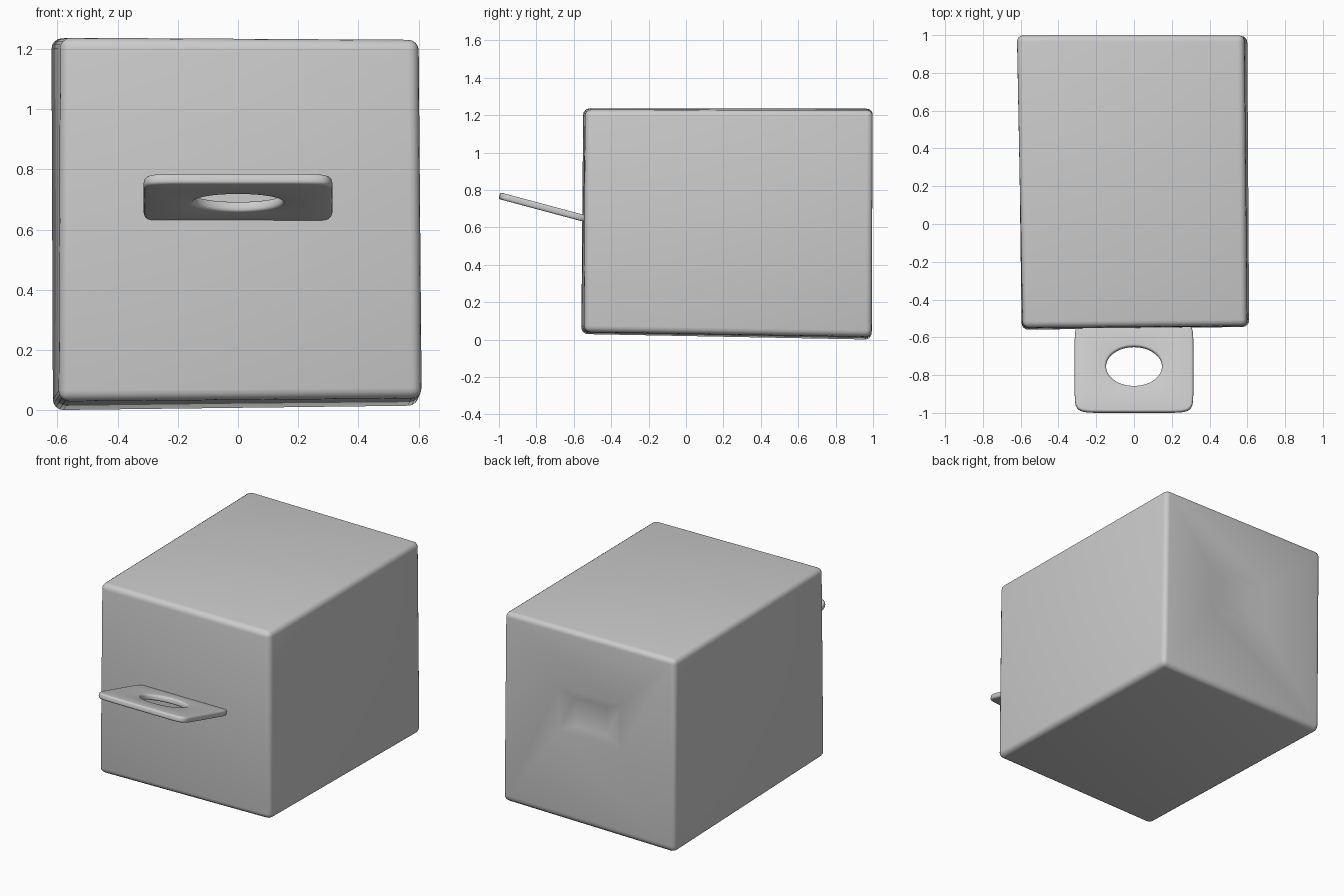
import bpy, bmesh, math

if "Cube" in bpy.data.objects:
    bpy.data.objects.remove(bpy.data.objects["Cube"])


def sgn_pow(v, p):
    return math.copysign(abs(v) ** p, v)


def make_object(name, bm):
    bmesh.ops.recalc_face_normals(bm, faces=bm.faces)
    mesh = bpy.data.meshes.new(name)
    bm.to_mesh(mesh)
    bm.free()
    obj = bpy.data.objects.new(name, mesh)
    bpy.context.collection.objects.link(obj)
    return obj


def add_bevel(obj, width, segments):
    m = obj.modifiers.new("bevel", 'BEVEL')
    m.width, m.segments = width, segments
    m.limit_method = 'ANGLE'
    m.angle_limit = math.radians(50)
    m.use_clamp_overlap = False


def apply_and_smooth(obj):
    bpy.ops.object.select_all(action='DESELECT')
    obj.select_set(True)
    bpy.context.view_layer.objects.active = obj
    bpy.ops.object.convert(target='MESH')
    bpy.ops.object.shade_smooth_by_angle(angle=math.radians(40))


# Body: slightly uneven box, corners listed around front face then back face
bm = bmesh.new()
front = [bm.verts.new(c) for c in [(-.595, -.56, .03), (.61, -.545, .04),
                                   (.60, -.54, 1.23), (-.59, -.55, 1.237)]]
back = [bm.verts.new(c) for c in [(-.615, .995, 0), (.60, .995, .015),
                                  (.585, 1.0, 1.228), (-.62, 1.0, 1.235)]]
bm.faces.new(front)
for i in range(4):
    j = (i + 1) % 4
    bm.faces.new((front[i], front[j], back[j], back[i]))


# Shallow creased dent in the back: corner creases lead to a small crater
def dent_ring(rx, rz, z, y):
    return [bm.verts.new((sx * rx, y, z + sz * rz))
            for sx, sz in ((-1, -1), (1, -1), (1, 1), (-1, 1))]


outer = dent_ring(.22, .14, .70, .972)
inner = dent_ring(.11, .09, .70, .955)
for a, b in ((back, outer), (outer, inner)):
    for i in range(4):
        j = (i + 1) % 4
        bm.faces.new((a[i], a[j], b[j], b[i]))
bm.faces.new(inner)
body = make_object("box_body", bm)
add_bevel(body, .035, 4)
apply_and_smooth(body)

# Pull tab: rounded plate with an oval finger hole, tilted upward
N = 64
bm = bmesh.new()
rim, hole = [], []
for k in range(N):
    t = 2 * math.pi * k / N
    c, s = math.cos(t), math.sin(t)
    rim.append(bm.verts.new((.314 * sgn_pow(c, .2), .2475 * sgn_pow(s, .2) - .2165, 0)))
    hole.append(bm.verts.new((.148 * c, .108 * s - .212, 0)))
for k in range(N):
    n = (k + 1) % N
    bm.faces.new((rim[k], rim[n], hole[n], hole[k]))
tab = make_object("pull_tab", bm)
tab.location = (0, -.55, .65)
tab.rotation_euler.x = math.radians(-15)
solid = tab.modifiers.new("thickness", 'SOLIDIFY')
solid.thickness, solid.offset = .036, 0
add_bevel(tab, .012, 3)
apply_and_smooth(tab)
